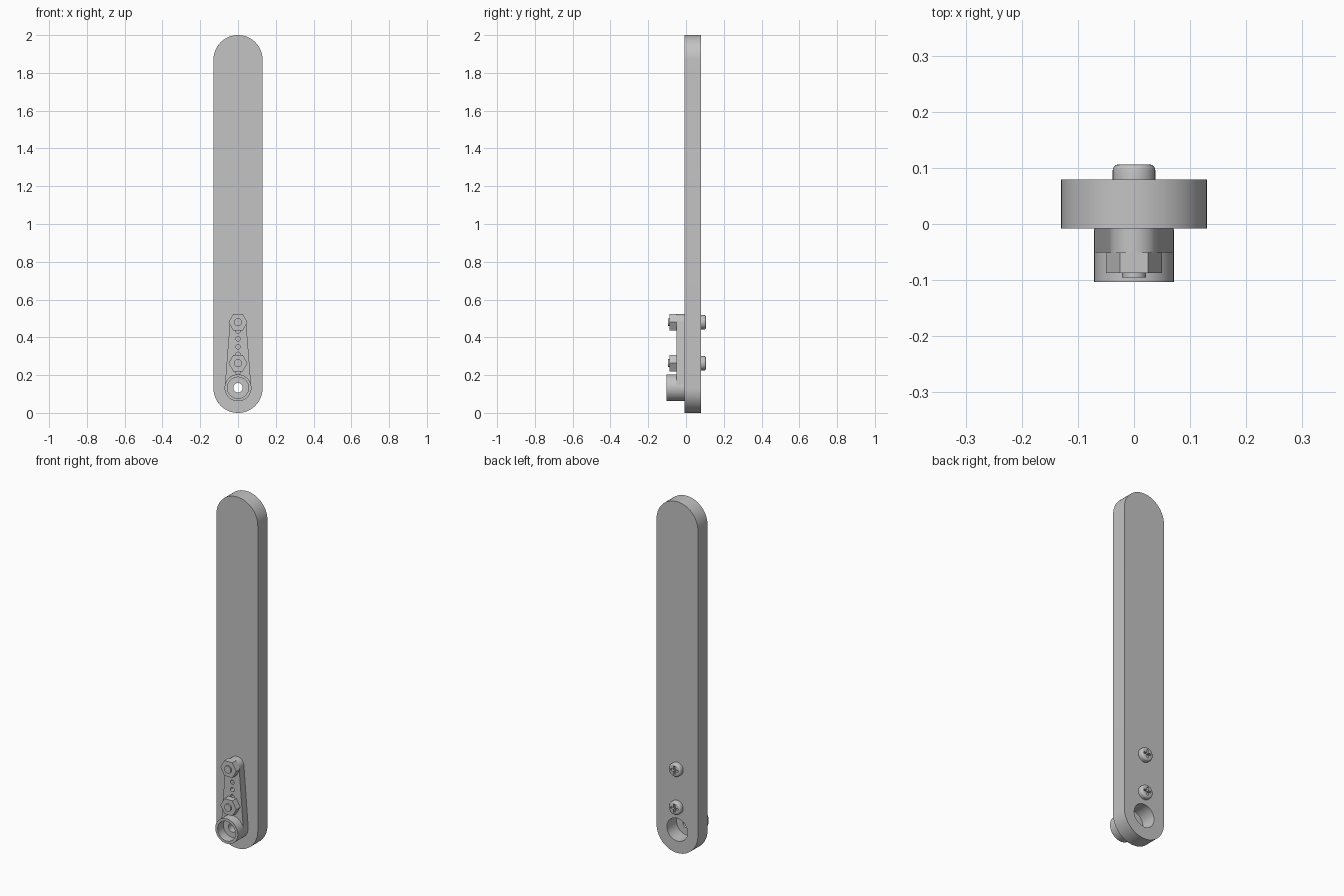
import bpy, bmesh
from math import sin, cos, pi, radians, asin

if "Cube" in bpy.data.objects:
    bpy.data.objects.remove(bpy.data.objects["Cube"])

grey = bpy.data.materials.new("plain grey")
grey.use_nodes = True
grey.diffuse_color = (0.55, 0.55, 0.55, 1)
grey.node_tree.nodes["Principled BSDF"].inputs["Base Color"].default_value = grey.diffuse_color

BACK, FACE, ARM_FRONT = 0.079, -0.008, -0.051
HUB_Z = 0.133
BOLT_HEIGHTS = (0.263, 0.48)


def arc(radius, z, start, end, steps):
    """Points on an arc in the x-z plane, both ends included."""
    angles = [start + (end - start) * i / steps for i in range(steps + 1)]
    return [(radius * cos(a), z + radius * sin(a)) for a in angles]


def circle(radius, z, sides):
    return arc(radius, z, 0, 2 * pi, sides)[:-1]


def finish(name, bm):
    bmesh.ops.recalc_face_normals(bm, faces=bm.faces)
    mesh = bpy.data.meshes.new(name)
    bm.to_mesh(mesh)
    bm.free()
    mesh.materials.append(grey)
    obj = bpy.data.objects.new(name, mesh)
    bpy.context.collection.objects.link(obj)
    return obj


def select(obj):
    bpy.ops.object.select_all(action="DESELECT")
    obj.select_set(True)
    bpy.context.view_layer.objects.active = obj


def smooth(obj):
    select(obj)
    bpy.ops.object.shade_smooth_by_angle(angle=radians(30))


def prism(name, outline, y0, y1):
    """Extrude an x-z outline along y."""
    bm = bmesh.new()
    face = bm.faces.new([bm.verts.new((x, y0, z)) for x, z in outline])
    side = bmesh.ops.extrude_face_region(bm, geom=[face])["geom"]
    verts = [v for v in side if isinstance(v, bmesh.types.BMVert)]
    bmesh.ops.translate(bm, verts=verts, vec=(0, y1 - y0, 0))
    # the starting face is kept as the second cap
    return finish(name, bm)


def lathe(name, profile, z, closed, sides=48):
    """Spin a (radius, y) profile about a y-axis at height z."""
    bm = bmesh.new()
    verts = [bm.verts.new((r, y, z)) for r, y in profile]
    pairs = list(zip(verts, verts[1:]))
    if closed:
        pairs.append((verts[-1], verts[0]))
    edges = [bm.edges.new(p) for p in pairs]
    bmesh.ops.spin(bm, geom=verts + edges, cent=(0, 0, z), axis=(0, 1, 0),
                   angle=2 * pi, steps=sides, use_duplicate=False)
    bmesh.ops.remove_doubles(bm, verts=bm.verts, dist=0.0002)
    return finish(name, bm)


def cut(obj, cutter):
    cutter.hide_render = True
    mod = obj.modifiers.new("cut", "BOOLEAN")
    mod.operation, mod.solver, mod.object = "DIFFERENCE", "EXACT", cutter
    select(obj)
    bpy.ops.object.modifier_apply(modifier=mod.name)
    bpy.data.objects.remove(cutter)


# Long bar with rounded ends and a clearance hole
R = 0.13
bar = prism("bar", arc(R, 2 - R, 0, pi, 32) + arc(R, R, pi, 2 * pi, 32), FACE, BACK)
cut(bar, prism("bar_hole", circle(0.065, HUB_Z, 48), FACE - 0.1, BACK + 0.1))
smooth(bar)

# Tapered lever arm, tangent to its two end circles
top_r, low_r, top_z = 0.043, 0.07, BOLT_HEIGHTS[1]
tilt = asin((low_r - top_r) / (top_z - HUB_Z))
arm = prism("lever_arm", arc(top_r, top_z, tilt, pi - tilt, 24)
            + arc(low_r, HUB_Z, pi - tilt, 2 * pi + tilt, 32), ARM_FRONT, FACE)
cut(arm, prism("shaft_hole", circle(0.025, HUB_Z, 32), -0.2, 0.2))
for z in (0.215, 0.31, 0.35, 0.392, 0.434):
    cut(arm, prism("pin_hole", circle(0.012, z, 12), -0.2, 0.2))
smooth(arm)

# Raised hub collar around the shaft hole
smooth(lathe("hub_collar", [(0.071, FACE - 0.002), (0.071, -0.103), (0.056, -0.103),
                            (0.056, ARM_FRONT + 0.002), (0.06, FACE - 0.002)], HUB_Z, True))

# Two bolts, each with a hex nut in front and a cross-slot head behind
for label, z in zip(("lower", "upper"), BOLT_HEIGHTS):
    nut = prism(label + "_nut", circle(0.05, z, 6), -0.087, ARM_FRONT)
    smooth(lathe(label + "_bolt_shank", [(0, -0.095), (0.021, -0.095), (0.021, BACK), (0, BACK)],
                 z, False, 32))
    edge = [(0.028 + 0.01 * cos(a), BACK + 0.017 + 0.01 * sin(a))
            for a in (0, pi / 8, pi / 4, 3 * pi / 8, pi / 2)]
    head = lathe(label + "_bolt_head", [(0, BACK), (0.038, BACK)] + edge
                 + [(0, BACK + 0.027)], z, False, 32)
    w, l = 0.005, 0.024
    cross = [(w, w), (w, l), (-w, l), (-w, w), (-l, w), (-l, -w),
             (-w, -w), (-w, -l), (w, -l), (w, -w), (l, -w), (l, w)]
    cut(head, prism("cross_slot", [(x, z + dz) for x, dz in cross], BACK + 0.01, BACK + 0.1))
    smooth(head)
